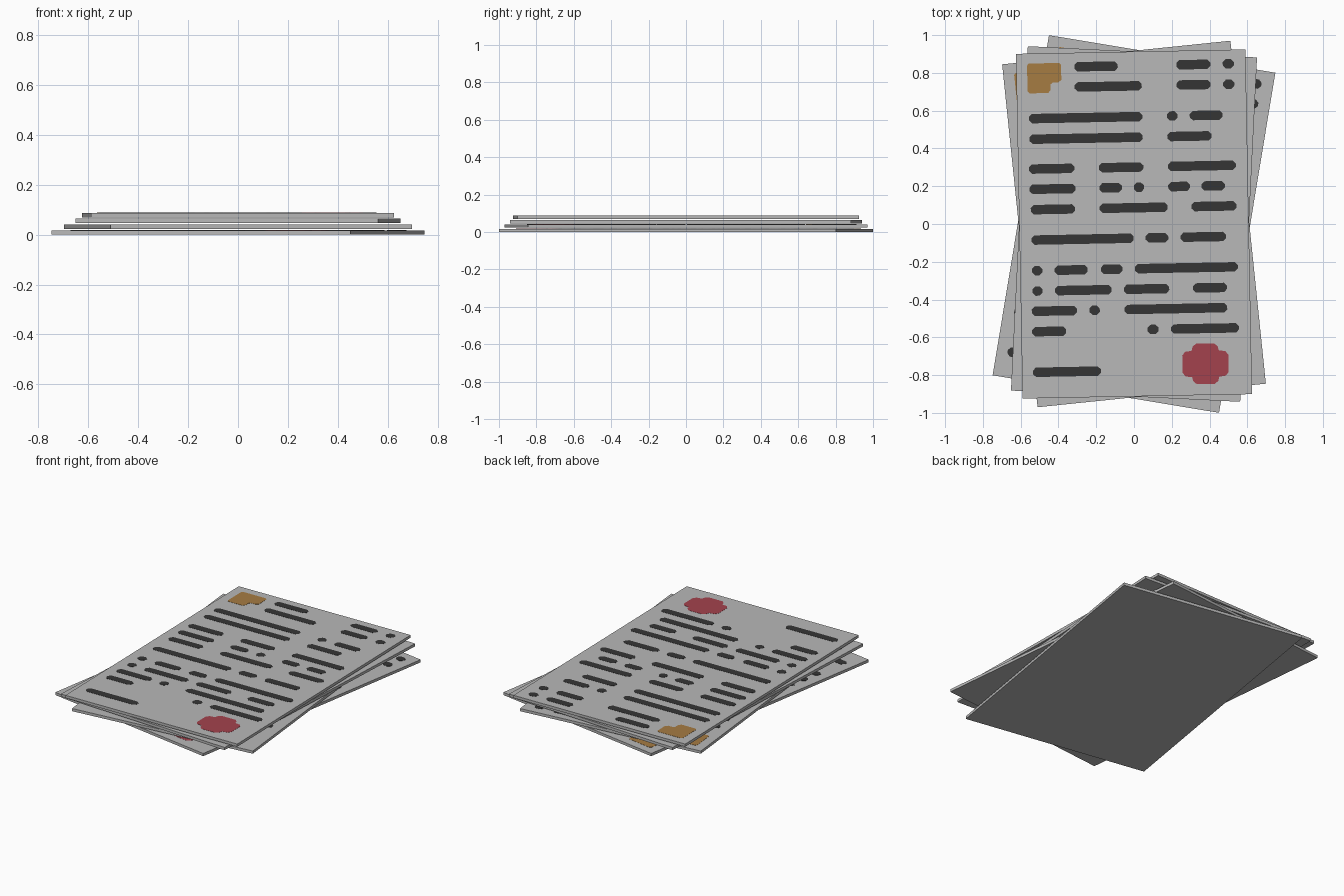
import bpy, bmesh, math

if "Cube" in bpy.data.objects:
    bpy.data.objects.remove(bpy.data.objects["Cube"])

W, H, T, PITCH = 1.215, 1.825, 0.0175, 0.0233   # sheet size, thickness, stacking step
INK = 0.001                                     # printed plate thickness


def material(name, rgb):
    m = bpy.data.materials.new(name)
    m.diffuse_color = (*rgb, 1)
    m.use_nodes = True
    m.node_tree.nodes["Principled BSDF"].inputs["Base Color"].default_value = m.diffuse_color
    return m


paper = material("paper grey", (0.48, 0.48, 0.48))
inks = [material("ink dark", (0.036, 0.036, 0.036)),
        material("emblem ochre", (0.38, 0.20, 0.055)),
        material("seal red", (0.37, 0.055, 0.075))]

# Text rows: height on the page, then start/end of each dash
ROWS = [
    (0.838, (-.30, -.07), (.24, .42), (.486, .545)),
    (0.731, (-.30, .055), (.24, .42), (.486, .545)),
    (0.568, (-.545, .055), (.186, .241), (.306, .48)),
    (0.459, (-.545, .055), (.185, .42)),
    (0.301, (-.55, -.31), (-.18, .055), (.185, .545)),
    (0.194, (-.55, -.305), (-.18, -.06), (.003, .057), (.185, .30), (.36, .485)),
    (0.086, (-.545, -.31), (-.18, .18), (.305, .545)),
    (-.075, (-.545, -.003), (.06, .18), (.245, .485)),
    (-.237, (-.545, -.49), (-.425, -.25), (-.18, -.065), (0, .545)),
    (-.345, (-.545, -.49), (-.425, -.125), (-.06, .18), (.305, .485)),
    (-.452, (-.55, -.31), (-.245, -.19), (-.06, .485)),
    (-.560, (-.55, -.37), (.06, .12), (.185, .545)),
    (-.775, (-.55, -.19)),
]


def dash(x0, x1, y, h=0.025, c=0.016):
    """Bar outline with clipped ends."""
    return [(x0, y - h + c), (x0 + c, y - h), (x1 - c, y - h), (x1, y - h + c),
            (x1, y + h - c), (x1 - c, y + h), (x0 + c, y + h), (x0, y + h - c)]


def seal(cx, cy):
    """Rounded cross: one quadrant mirrored around the centre."""
    q = [(.122, .045), (.107, .065), (.072, .07), (.066, .092), (.048, .107)]
    pts = q + [(-x, y) for x, y in q[::-1]]
    pts += [(-x, -y) for x, y in q] + [(x, -y) for x, y in q[::-1]]
    return [(cx + x, cy + y) for x, y in pts]


EMBLEM = [(-.54, .86), (-.38, .86), (-.37, .85), (-.37, .77), (-.385, .758), (-.415, .758),
          (-.427, .748), (-.427, .72), (-.44, .702), (-.54, .702), (-.55, .712), (-.55, .85)]


def add_plate(bm, outline, z0, z1, mat):
    """Extrude an outline from z0 to z1."""
    n = len(outline)
    lo = [bm.verts.new((x, y, z0)) for x, y in outline]
    hi = [bm.verts.new((x, y, z1)) for x, y in outline]
    faces = [bm.faces.new(lo[::-1]), bm.faces.new(hi)]
    faces += [bm.faces.new((lo[i], lo[(i + 1) % n], hi[(i + 1) % n], hi[i])) for i in range(n)]
    for f in faces:
        f.material_index = mat


def make_object(name, bm, mats, z, angle):
    bmesh.ops.recalc_face_normals(bm, faces=bm.faces)
    me = bpy.data.meshes.new(name)
    bm.to_mesh(me)
    bm.free()
    for m in mats:
        me.materials.append(m)
    ob = bpy.data.objects.new(name, me)
    ob.location.z = z
    ob.rotation_euler.z = math.radians(angle)
    bpy.context.collection.objects.link(ob)


# Four fanned sheets, bottom to top, each with the same print
for i, angle in enumerate((-9.4, 5.9, -2.8, 1.1)):
    bm = bmesh.new()
    x, y = W / 2, H / 2
    add_plate(bm, [(-x, -y), (x, -y), (x, y), (-x, y)], 0, T, 0)
    make_object(f"paper_sheet_{i + 1}", bm, [paper], i * PITCH, angle)

    bm = bmesh.new()
    for y, *bars in ROWS:
        for x0, x1 in bars:
            add_plate(bm, dash(x0, x1, y), T - INK, T + INK, 0)
    add_plate(bm, EMBLEM, T - INK, T + INK, 1)
    add_plate(bm, seal(.364, -.747), T - INK, T + INK, 2)
    make_object(f"sheet_print_{i + 1}", bm, inks, i * PITCH, angle)
